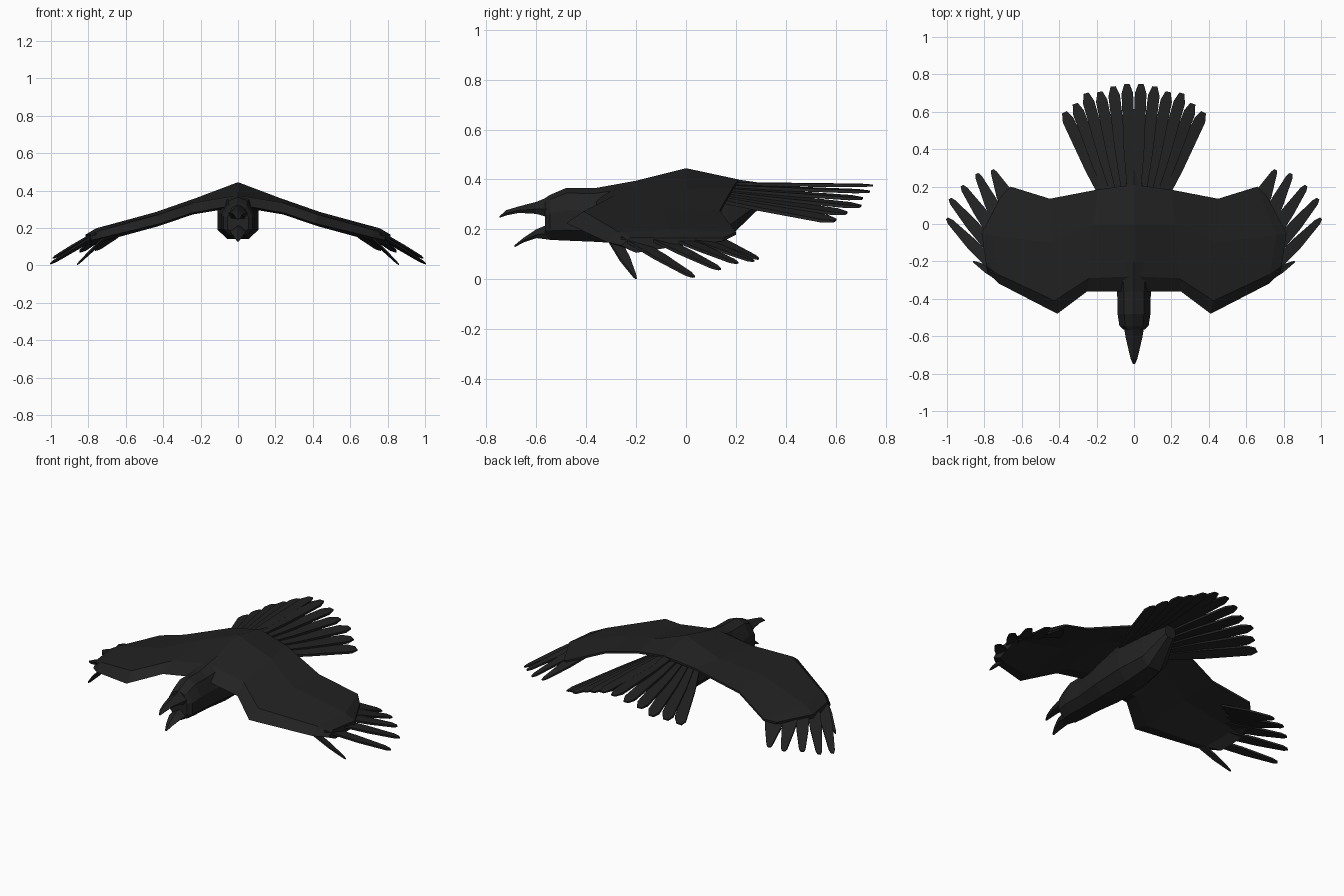
import bpy, bmesh
from math import sin, cos, radians
from mathutils import Vector

if "Cube" in bpy.data.objects:
    bpy.data.objects.remove(bpy.data.objects["Cube"])

black = bpy.data.materials.new("black_plumage")
black.diffuse_color = (0.016, 0.016, 0.016, 1)
black.use_nodes = True
black.node_tree.nodes["Principled BSDF"].inputs["Base Color"].default_value = black.diffuse_color


def finish(name, bm, mirror=False):
    bmesh.ops.recalc_face_normals(bm, faces=bm.faces)
    me = bpy.data.meshes.new(name)
    bm.to_mesh(me)
    bm.free()
    me.materials.append(black)
    ob = bpy.data.objects.new(name, me)
    bpy.context.collection.objects.link(ob)
    if mirror:
        ob.modifiers.new("mirror", "MIRROR").use_mirror_merge = False
    return ob


def loft(name, rings, mirror=False):
    bm = bmesh.new()
    loops = [[bm.verts.new(p) for p in r] for r in rings]
    for a, b in zip(loops, loops[1:]):
        n = len(a)
        for i in range(n):
            bm.faces.new((a[i], a[(i + 1) % n], b[(i + 1) % n], b[i]))
    bm.faces.new(loops[0])
    bm.faces.new(loops[-1])
    return finish(name, bm, mirror)


def section(y, w, lo, hi):
    # eight-sided body cross-section
    h = hi - lo
    return [(0, y, hi), (w * .6, y, hi - h * .1), (w, y, hi - h * .42), (w, y, lo + h * .2),
            (w * .5, y, lo), (-w * .5, y, lo), (-w, y, lo + h * .2),
            (-w, y, hi - h * .42), (-w * .6, y, hi - h * .1)]


def feather(name, root, tip, w0, w1, w2, drop=0.0, mirror=False, thick=.012):
    # flat blade: root width, widest part, clipped tip
    root, tip = Vector(root), Vector(tip)
    d = tip - root
    side = Vector((d.y, -d.x, 0)).normalized() + Vector((0, 0, -drop))
    up = Vector((0, 0, thick / 2))
    rings = []
    for t, w, s in ((0, w0, 1), (.5, w1, 1), (.93, w2, .9), (1, w2 * .45, .5)):
        c = root + d * t
        rings.append([c + side * w / 2 + up * s, c - side * w / 2 + up * s,
                      c - side * w / 2 - up * s, c + side * w / 2 - up * s])
    return loft(name, rings, mirror)


# Body and head
loft("body", [section(*s) for s in (
    (-.565, .055, .165, .325), (-.545, .078, .158, .338), (-.48, .088, .155, .366),
    (-.36, .09, .15, .366), (-.2, .11, .14, .395), (0, .11, .14, .44),
    (.17, .085, .165, .405), (.31, .035, .3, .385))])

# Open beak
def beak(name, stations):
    loft(name, [[(0, y, hi), (w, y, (hi * .4 + lo * .6)), (w * .7, y, lo),
                 (-w * .7, y, lo), (-w, y, (hi * .4 + lo * .6))] for y, w, lo, hi in stations])

beak("upper_beak", ((-.54, .055, .245, .335), (-.6, .046, .262, .31), (-.67, .03, .266, .292),
                    (-.72, .018, .256, .277), (-.748, .006, .246, .252)))
beak("lower_beak", ((-.54, .05, .158, .225), (-.6, .04, .165, .2),
                    (-.65, .024, .148, .167), (-.688, .006, .128, .136)))

# Wings: leading edge, top front, top middle, trailing edge per station
stations = (
    ((0, -.36, .325), (0, -.28, .375), (0, 0, .445), (0, .21, .4)),
    ((.25, -.36, .28), (.24, -.29, .335), (.22, 0, .362), (.19, .185, .365)),
    ((.41, -.48, .225), (.425, -.41, .272), (.44, -.1, .285), (.45, .135, .275)),
    ((.72, -.32, .15), (.725, -.27, .19), (.76, -.06, .198), (.66, .2, .19)),
    ((.785, -.26, .135), (.79, -.22, .168), (.815, -.05, .165), (.71, .15, .165)))
rings = []
for lead, front, mid, trail in stations:
    low = Vector((0, 0, -.012))
    rings.append([lead, front, mid, trail, Vector(trail) + low,
                  Vector(mid) + Vector((0, 0, -.035)), Vector(front) + Vector((0, .02, -.062))])
loft("wings", rings, True)

# Spread wing-tip feathers
tips = (((.70, -.29, .16), (.86, -.2, .004), .05, .045, .014),
        ((.74, -.24, .17), (1.0, .03, .01), .06, .062, .034),
        ((.75, -.14, .175), (.985, .135, .04), .07, .065, .036),
        ((.73, -.07, .18), (.92, .205, .065), .08, .066, .036),
        ((.70, -.02, .185), (.84, .27, .073), .09, .07, .036),
        ((.63, .03, .195), (.757, .29, .082), .11, .09, .034))
for i, (r, t, a, b, c) in enumerate(tips):
    feather(f"wing_feather_{i + 1}", r, t, a, b, c, .15, True)

# Fanned tail, arched so its edges hang lower
def tail_point(a, r, k):
    return (r * sin(a), -.2 + r * cos(a), .385 - .15 * k ** 1.2 * r / .88)

lengths = (.95, .942, .925, .935, .9, .88)
for i, r in enumerate(lengths):
    k = (i + .5) / 5.5
    a = radians(25 * k)
    feather(f"tail_feather_{i + 1}", tail_point(a, .22, k), tail_point(a, r, k),
            .03, .062, .062, .3 * k, True, .014)
